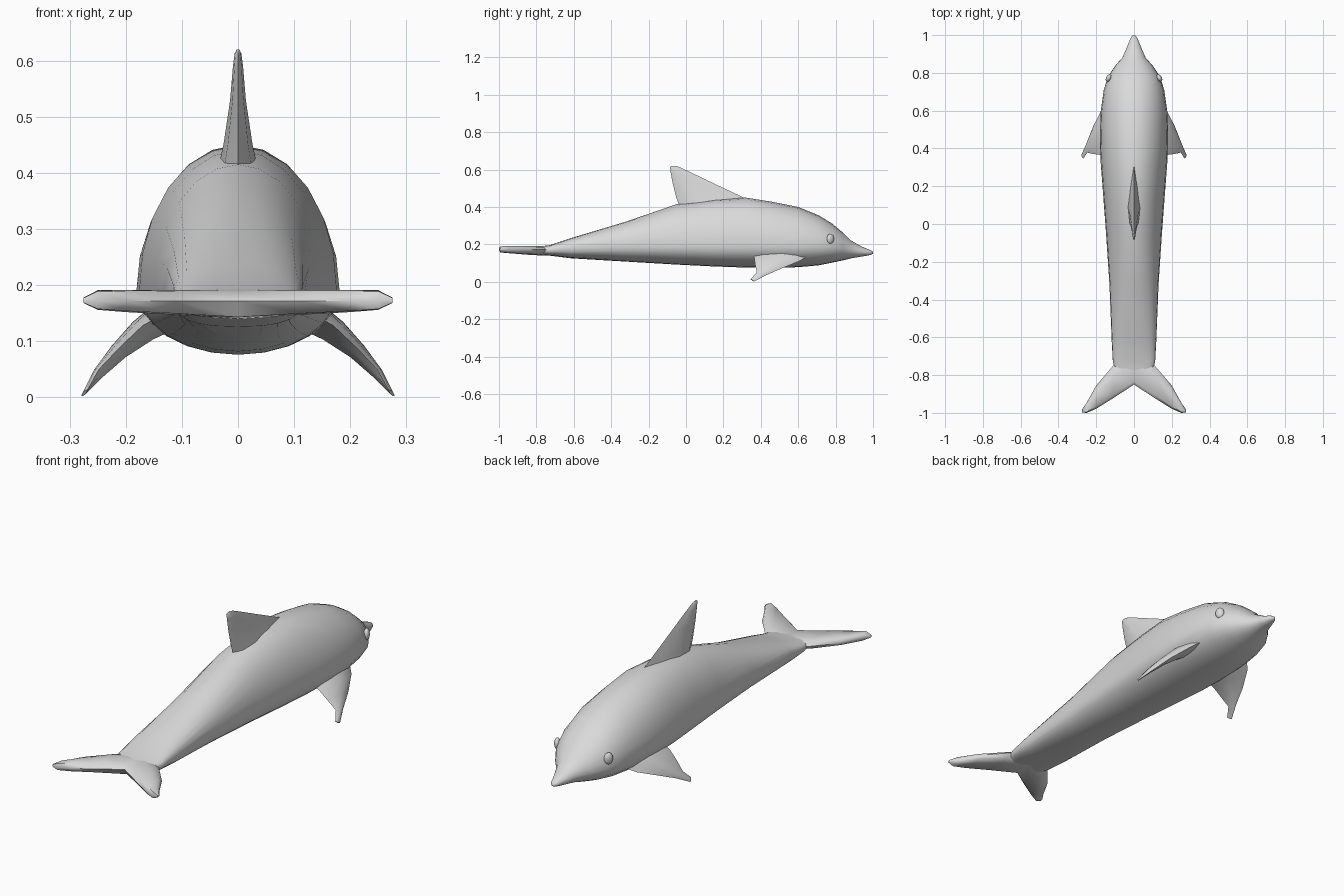
import bpy, bmesh, math
from mathutils import Vector as V

cube = bpy.data.objects.get("Cube")
if cube:
    bpy.data.objects.remove(cube, do_unlink=True)

skin = bpy.data.materials.new("plain grey")
skin.use_nodes = True
grey = (0.7, 0.7, 0.7, 1)
skin.diffuse_color = grey
skin.node_tree.nodes["Principled BSDF"].inputs["Base Color"].default_value = grey


def finish(name, bm, angle=60):
    bmesh.ops.recalc_face_normals(bm, faces=bm.faces)
    mesh = bpy.data.meshes.new(name)
    bm.to_mesh(mesh)
    bm.free()
    mesh.materials.append(skin)
    mesh.polygons.foreach_set("use_smooth", [True] * len(mesh.polygons))
    mesh.set_sharp_from_angle(angle=math.radians(angle))
    obj = bpy.data.objects.new(name, mesh)
    bpy.context.collection.objects.link(obj)
    return obj


def loft(name, rings, angle=60):
    """Skin a row of closed rings and cap both ends."""
    bm = bmesh.new()
    rows = [[bm.verts.new(p) for p in ring] for ring in rings]
    for a, b in zip(rows, rows[1:]):
        for i in range(len(a)):
            j = (i + 1) % len(a)
            bm.faces.new((a[i], a[j], b[j], b[i]))
    bm.faces.new(rows[0])
    bm.faces.new(rows[-1])
    return finish(name, bm, angle)


def foil(lead, trail, up, down, shape):
    """Fin section between two edge points, thickened both ways."""
    lead, trail = V(lead), V(trail)
    top = [lead.lerp(trail, t) + V(up) * h for t, h in shape]
    low = [lead.lerp(trail, t) + V(down) * h for t, h in shape]
    return [lead] + top + [trail] + low[::-1]


def signed_pow(v, p):
    return math.copysign(abs(v) ** p, v)


# Body: y, half width, bottom, widest height, top, roundness power
stations = [
    (-0.80, 0.09, 0.145, 0.17, 0.188, 0.7),
    (-0.73, 0.112, 0.140, 0.17, 0.195, 0.7),
    (-0.62, 0.118, 0.126, 0.18, 0.232, 0.75),
    (-0.32, 0.130, 0.108, 0.19, 0.322, 0.9),
    (-0.05, 0.148, 0.092, 0.19, 0.415, 1),
    (0.15, 0.163, 0.082, 0.19, 0.44, 1),
    (0.32, 0.176, 0.076, 0.19, 0.45, 1),
    (0.46, 0.181, 0.076, 0.19, 0.428, 1),
    (0.60, 0.176, 0.078, 0.19, 0.40, 1),
    (0.71, 0.160, 0.088, 0.19, 0.355, 1),
    (0.78, 0.138, 0.102, 0.185, 0.312, 1),
    (0.84, 0.098, 0.115, 0.18, 0.262, 1),
    (0.88, 0.062, 0.125, 0.17, 0.222, 1),
    (0.94, 0.036, 0.135, 0.16, 0.188, 1),
    (0.985, 0.018, 0.143, 0.155, 0.17, 1),
    (1.0, 0.006, 0.15, 0.155, 0.16, 1),
]
SIDES = 24
rings = []
for y, w, low, mid, top, power in stations:
    ring = []
    for i in range(SIDES):
        a = math.tau * i / SIDES
        c, s = signed_pow(math.cos(a), power), signed_pow(math.sin(a), power)
        ring.append(V((w * c, y, mid + s * (top - mid if s > 0 else mid - low))))
    rings.append(ring)
loft("body", rings, 70)

# Back fin: height, leading y, trailing y, half thickness
lens = [(0.3, 0.55), (0.65, 1), (0.88, 0.7)]
fin = [(0.39, 0.38, -0.03, 0.04), (0.45, 0.31, -0.052, 0.026),
       (0.53, 0.14, -0.072, 0.014), (0.59, 0.015, -0.083, 0.009),
       (0.613, -0.035, -0.086, 0.006), (0.62, -0.055, -0.078, 0.002)]
loft("dorsal_fin", [foil((0, a, z), (0, b, z), (t, 0, 0), (-t, 0, 0), lens)
                    for z, a, b, t in fin])

# Tail flukes: x, leading y, trailing y, bottom, top
blunt = [(0.12, 0.7), (0.35, 1), (0.9, 0.9)]
half = [(0, -0.68, -0.85, 0.14, 0.191), (0.11, -0.75, -0.922, 0.147, 0.191),
        (0.2, -0.855, -0.978, 0.152, 0.191), (0.25, -0.945, -1.0, 0.156, 0.191),
        (0.275, -0.982, -0.998, 0.168, 0.178)]
full = [(-r[0],) + r[1:] for r in half[:0:-1]] + half
loft("tail_flukes", [foil((x, a, 0.172), (x, b, 0.172), (0, 0, top - 0.172),
                          (0, 0, low - 0.172), blunt)
                     for x, a, b, low, top in full])

# Side flippers: leading point, trailing point, half thickness
flipper = [((0.12, 0.66, 0.145), (0.12, 0.36, 0.155), 0.032),
           ((0.168, 0.61, 0.112), (0.17, 0.365, 0.128), 0.024),
           ((0.215, 0.52, 0.075), (0.21, 0.37, 0.09), 0.016),
           ((0.25, 0.43, 0.036), (0.248, 0.378, 0.05), 0.01),
           ((0.279, 0.365, 0.002), (0.268, 0.345, 0.014), 0.003)]
for side, label in ((1, "left"), (-1, "right")):
    sections = []
    for lead, trail, t in flipper:
        up = V((0.76 * side, 0, 0.65)) * t
        sections.append(foil((lead[0] * side, *lead[1:]),
                             (trail[0] * side, *trail[1:]), up, -up,
                             [(0.15, 0.6), (0.45, 1), (0.8, 0.6)]))
    loft(label + "_flipper", sections)

    # Eye, a small flattened bead on the side of the head
    bm = bmesh.new()
    bmesh.ops.create_uvsphere(bm, u_segments=16, v_segments=10, radius=1)
    eye = finish(label + "_eye", bm)
    eye.scale = (0.014, 0.021, 0.027)
    eye.location = (0.134 * side, 0.772, 0.23)
    eye.rotation_euler.z = math.radians(30 * side)
